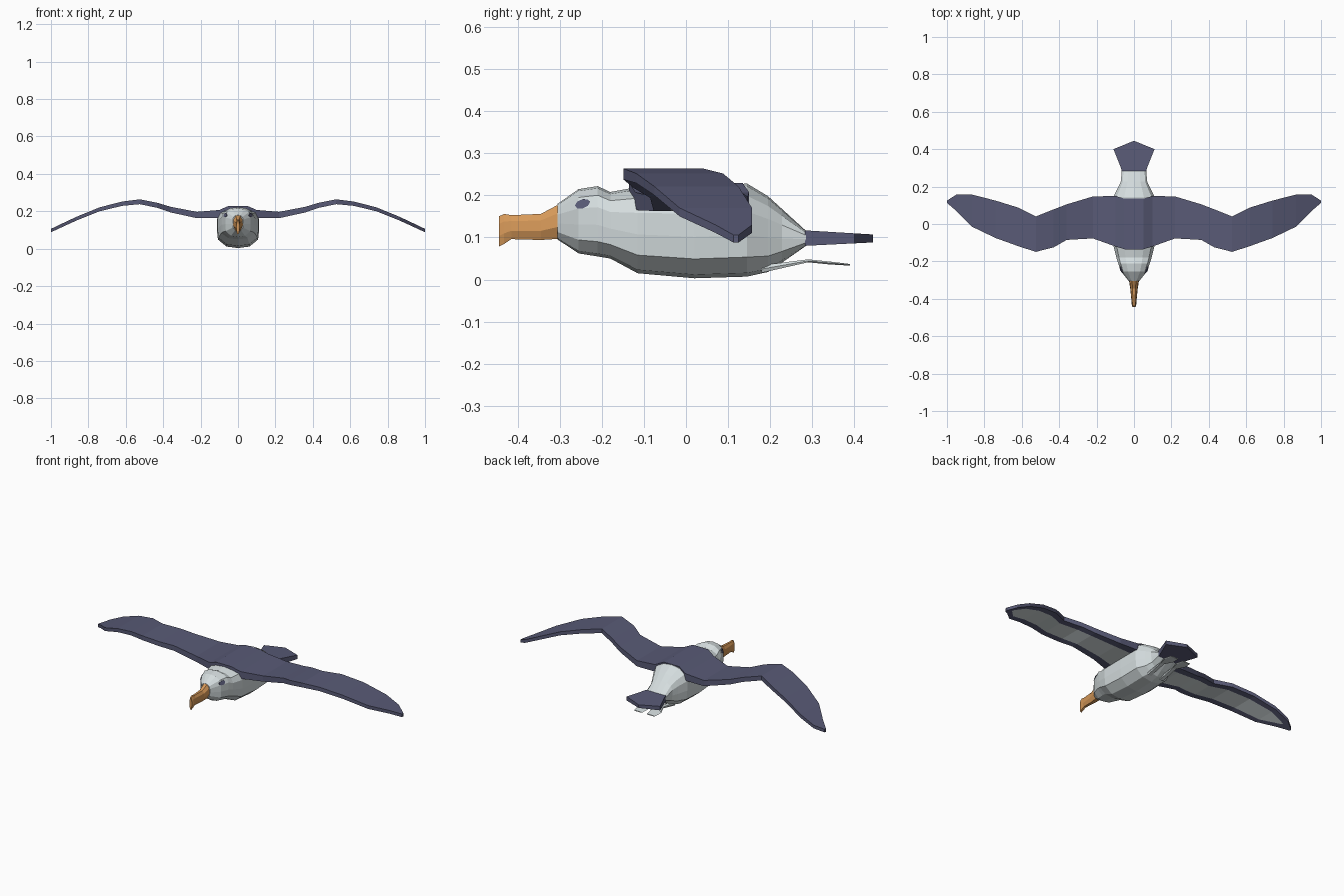
import bpy, bmesh, math
from mathutils import Vector
from mathutils.bvhtree import BVHTree

if "Cube" in bpy.data.objects:
    bpy.data.objects.remove(bpy.data.objects["Cube"])


def material(name, rgb):
    m = bpy.data.materials.new(name)
    m.diffuse_color = (*rgb, 1)
    m.use_nodes = True
    m.node_tree.nodes["Principled BSDF"].inputs["Base Color"].default_value = m.diffuse_color
    return m


WHITE = material("pale grey white", (0.66, 0.72, 0.73))
NAVY = material("slate navy", (0.098, 0.102, 0.18))
ORANGE = material("beak orange", (0.68, 0.32, 0.10))


def skin(name, rings, mats, rule=None):
    """Join closed rings of points into a capped flat-shaded solid."""
    bm = bmesh.new()
    rows = [[bm.verts.new(p) for p in ring] for ring in rings]
    n = len(rows[0])
    for i in range(len(rows) - 1):
        for j in range(n):
            k = (j + 1) % n
            f = bm.faces.new((rows[i][j], rows[i][k], rows[i + 1][k], rows[i + 1][j]))
            if rule:
                f.material_index = rule(i, j)
    bm.faces.new(rows[0])
    bm.faces.new(rows[-1])
    bmesh.ops.recalc_face_normals(bm, faces=bm.faces)
    me = bpy.data.meshes.new(name)
    bm.to_mesh(me)
    bm.free()
    for m in mats:
        me.materials.append(m)
    ob = bpy.data.objects.new(name, me)
    bpy.context.collection.objects.link(ob)
    return ob


def loft(name, half, sections, mat, cx=0):
    """Sections (y, bottom, top, half width) with a mirrored unit outline."""
    outline = half + [(-x, t) for x, t in reversed(half) if x > 0]
    rings = [[(cx + x * w, y, b + t * (top - b)) for x, t in outline]
             for y, b, top, w in sections]
    return skin(name, rings, [mat])


# Body and head
ROUND = [(0, 0), (0.55, 0.04), (0.95, 0.21), (1, 0.45), (1, 0.7),
         (0.85, 0.87), (0.48, 0.97), (0, 1)]
body = loft("body", ROUND, [
    (-0.305, 0.095, 0.18, 0.028), (-0.255, 0.062, 0.215, 0.068),
    (-0.21, 0.055, 0.222, 0.085), (-0.18, 0.05, 0.208, 0.094),
    (-0.115, 0.015, 0.22, 0.11), (0.02, 0.003, 0.222, 0.113),
    (0.145, 0.007, 0.228, 0.11), (0.195, 0.018, 0.198, 0.085),
    (0.228, 0.04, 0.168, 0.07), (0.285, 0.08, 0.116, 0.066)], WHITE)

# Hooked beak
WEDGE = [(0.5, 0), (1, 0.35), (0.9, 0.75), (0.4, 1)]
loft("beak", WEDGE, [
    (-0.30, 0.097, 0.18, 0.027), (-0.345, 0.094, 0.156, 0.02),
    (-0.415, 0.096, 0.153, 0.013), (-0.432, 0.085, 0.156, 0.012),
    (-0.445, 0.078, 0.15, 0.008)], ORANGE)

# Tail fan
fan = [(-0.065, 0.283), (-0.07, 0.30), (-0.11, 0.40), (0, 0.445),
       (0.11, 0.40), (0.07, 0.30), (0.065, 0.283)]
skin("tail", [[(x, y, 0.08 + (y - 0.28) * 0.05) for x, y in fan],
              [(x, y, 0.117 - (y - 0.28) * 0.06) for x, y in fan]], [NAVY])

# Wings in one piece: x, leading y, trailing y, top z, thickness
stations = [
    (0.05, -0.135, 0.135, 0.229, 0.05), (0.1, -0.12, 0.15, 0.207, 0.042),
    (0.22, -0.077, 0.147, 0.197, 0.034), (0.36, -0.085, 0.105, 0.224, 0.03),
    (0.43, -0.125, 0.078, 0.245, 0.027), (0.525, -0.149, 0.04, 0.264, 0.026),
    (0.62, -0.118, 0.088, 0.252, 0.023), (0.74, -0.075, 0.125, 0.221, 0.021),
    (0.865, -0.015, 0.157, 0.17, 0.02), (0.95, 0.07, 0.157, 0.13, 0.019),
    (1.0, 0.113, 0.125, 0.106, 0.018)]


def wing_ring(x, lead, trail, top, thick):
    inset = 0.45 if abs(x) > 0.93 else 0.19
    d, z = (trail - lead) * inset, top - thick
    return [(x, lead, top), (x, trail, top), (x, trail, z),
            (x, trail - d, z), (x, lead + d, z), (x, lead, z)]


spans = [(-s[0], *s[1:]) for s in reversed(stations)] + stations
last = len(spans) - 2
skin("wings", [wing_ring(*s) for s in spans], [NAVY, WHITE],
     lambda i, j: 1 if j == 3 and 0 < i < last else 0)   # pale underwing panel

# Trailing webbed feet
FLAT = [(0.8, 0), (1, 0.5), (0.8, 1)]
for side, label in ((-1, "left"), (1, "right")):
    loft(f"foot_{label}", FLAT, [
        (0.18, 0.016, 0.034, 0.014), (0.29, 0.041, 0.048, 0.013),
        (0.34, 0.036, 0.043, 0.034), (0.39, 0.033, 0.037, 0.026)], WHITE, side * 0.042)

# Eyes: thin plates laid on the head
tree = BVHTree.FromPolygons([v.co for v in body.data.vertices],
                            [p.vertices for p in body.data.polygons])
for side, label in ((-1, "left"), (1, "right")):
    rings = []
    for lift in (-0.003, 0.003):
        ring = []
        for k in range(8):
            a = k * math.tau / 8
            start = Vector((side, -0.246 + 0.018 * math.cos(a),
                            0.18 + 0.011 * math.sin(a) + 0.004 * math.cos(a)))
            hit, normal, _, _ = tree.ray_cast(start, Vector((-side, 0, 0)))
            ring.append(hit + Vector((side * lift, 0, 0)))
        rings.append(ring)
    skin(f"eye_{label}", rings, [NAVY])
